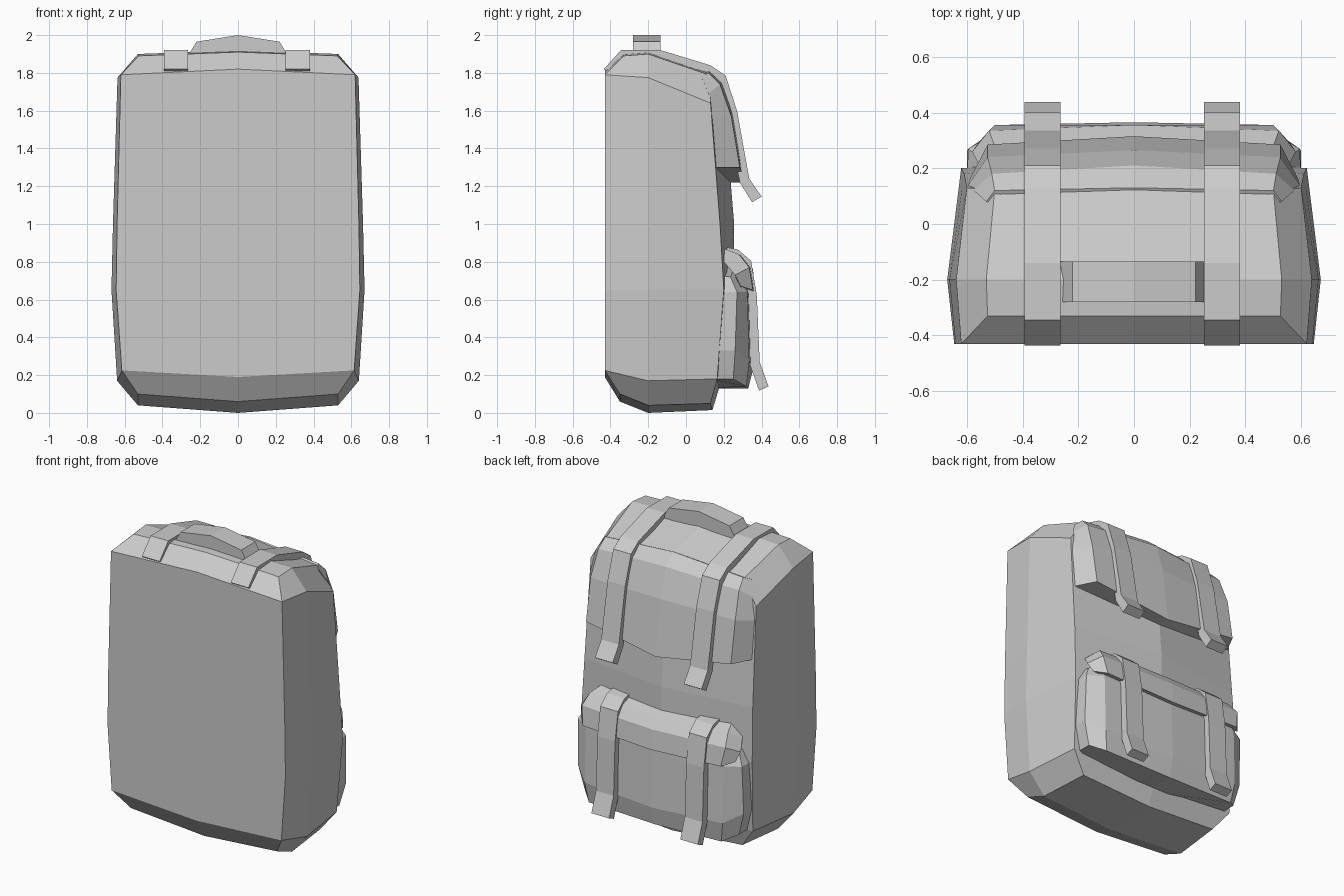
import bpy, bmesh


def finish(name, faces, mirror):
    """Make an object from faces given as coordinates, optionally mirrored across x."""
    bm = bmesh.new()
    for side in ((1, -1) if mirror else (1,)):
        for f in faces:
            bm.faces.new([bm.verts.new((side * x, y, z)) for x, y, z in f])
    bmesh.ops.remove_doubles(bm, verts=bm.verts, dist=0.0005)
    bmesh.ops.recalc_face_normals(bm, faces=bm.faces)
    me = bpy.data.meshes.new(name)
    bm.to_mesh(me)
    bm.free()
    ob = bpy.data.objects.new(name, me)
    bpy.context.collection.objects.link(ob)
    return ob


def loft(name, rows, caps=()):
    """Loft half rings (first and last point on x = 0); caps are ridge points or None."""
    faces = [(a[i], a[i + 1], b[i + 1], b[i])
             for a, b in zip(rows, rows[1:]) for i in range(len(a) - 1)]
    for r, mid in zip((rows[0], rows[-1]), caps or (None, None)):
        if mid:
            faces += [(r[0], r[1], r[2], mid), (mid, *r[2:])]
        else:
            faces.append(tuple(r))
    return finish(name, faces, True)


def extrude(name, profile, axis_lo, axis_hi, place):
    """Extrude a 2D profile; place(a, b, t) gives the 3D point."""
    lo = [place(a, b, axis_lo) for a, b in profile]
    hi = [place(a, b, axis_hi) for a, b in profile]
    n = len(lo)
    faces = [lo, hi] + [(lo[i], lo[(i + 1) % n], hi[(i + 1) % n], hi[i]) for i in range(n)]
    return finish(name, faces, False)


# Main bag: rings from bottom to top
loft("bag_body", [
    [(0, -.35, .06), (.53, -.35, .10), (.53, -.2, .04), (.5, .13, .05), (0, .14, .015)],
    [(0, -.43, .19), (.615, -.43, .225), (.64, -.2, .17), (.6, .165, .18), (0, .19, .18)],
    [(0, -.43, .65), (.645, -.43, .65), (.67, -.2, .65), (.62, .2, .65), (0, .25, .65)],
    [(0, -.43, 1.0), (.64, -.43, 1.0), (.662, -.2, 1.0), (.61, .18, 1.0), (0, .255, 1.0)],
    [(0, -.43, 1.82), (.62, -.43, 1.79), (.638, -.2, 1.775), (.6, .13, 1.64), (0, .2, 1.66)],
    [(0, -.33, 1.91), (.525, -.33, 1.89), (.53, -.2, 1.9), (.5, .12, 1.79), (0, .14, 1.83)],
], caps=((0, -.2, 0), (0, -.2, 1.92)))

# Lid hanging over the back
loft("lid_flap", [
    [(0, .13, 1.838), (.5, .12, 1.80), (.53, .08, 1.78), (0, .05, 1.8)],
    [(0, .21, 1.77), (.51, .18, 1.74), (.575, .12, 1.69), (0, .1, 1.7)],
    [(0, .265, 1.58), (.525, .24, 1.57), (.595, .14, 1.55), (0, .12, 1.55)],
    [(0, .315, 1.22), (.525, .285, 1.30), (.59, .16, 1.30), (0, .18, 1.22)],
])

# Back pocket with chamfered sides
loft("back_pocket", [
    [(0, .33, .13), (.48, .32, .14), (.56, .25, .18), (.56, .12, .18), (0, .12, .13)],
    [(0, .36, .25), (.5, .335, .27), (.6, .26, .33), (.6, .12, .33), (0, .12, .27)],
    [(0, .345, .62), (.5, .325, .64), (.595, .27, .64), (.6, .12, .64), (0, .12, .62)],
    [(0, .27, .83), (.48, .26, .78), (.55, .235, .72), (.55, .12, .73), (0, .12, .83)],
])

# Pocket lid
loft("pocket_flap", [
    [(0, .24, .85), (.47, .2, .87), (.5, .15, .86), (0, .15, .85)],
    [(0, .31, .825), (.5, .28, .84), (.55, .2, .80), (0, .2, .8)],
    [(0, .355, .76), (.52, .335, .77), (.58, .26, .73), (0, .25, .74)],
    [(0, .365, .63), (.5, .355, .65), (.56, .29, .67), (0, .28, .63)],
])

# Straps: outer edge down, inner edge back
lid_strap = [(-.435, 1.82), (-.345, 1.92), (-.14, 1.922), (.13, 1.84), (.21, 1.785), (.27, 1.6),
             (.335, 1.24), (.40, 1.145), (.35, 1.115), (.285, 1.22), (.21, 1.58), (.16, 1.73),
             (.1, 1.79), (-.15, 1.87), (-.33, 1.87), (-.41, 1.80)]
pocket_strap = [(.2, .88), (.275, .865), (.345, .805), (.375, .62), (.39, .27), (.437, .14),
                (.387, .118), (.34, .25), (.325, .6), (.3, .77), (.26, .815), (.2, .82)]
for side, cx in (("left", -.328), ("right", .316)):
    for part, prof in (("lid_strap", lid_strap), ("pocket_strap", pocket_strap)):
        extrude(f"{part}_{side}", prof, cx - .064, cx + .064, lambda a, b, t: (t, a, b))

# Carrying handle on top
extrude("top_handle", [(-.265, 1.89), (-.22, 1.965), (0, 2.0), (.22, 1.965), (.265, 1.89)],
        -.28, -.135, lambda a, b, t: (a, t, b))
